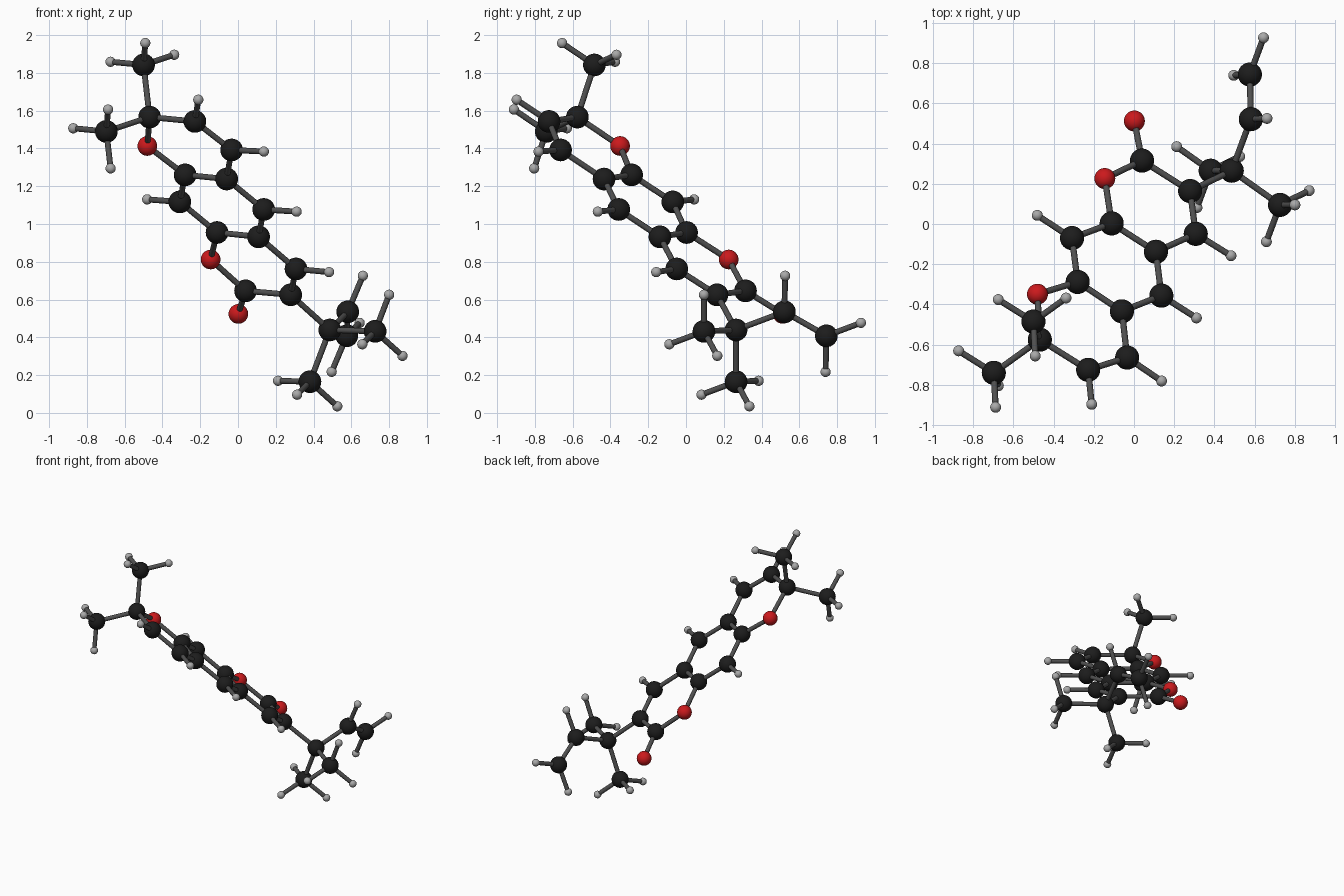
import bpy
from mathutils import Vector

if "Cube" in bpy.data.objects:
    bpy.data.objects.remove(bpy.data.objects["Cube"])

CARBON_R, OXYGEN_R, HYDROGEN_R, BOND_R = 0.06, 0.052, 0.027, 0.0155
H_LENGTH = 0.207

# Carbon and oxygen centres
carbons = [
    (-.50, -.485, 1.842), (-.697, -.74, 1.49), (-.468, -.575, 1.566),
    (-.228, -.725, 1.543), (-.034, -.664, 1.392), (-.06, -.434, 1.238),
    (-.28, -.288, 1.26), (-.308, -.07, 1.117), (-.111, .003, .955),
    (.109, -.138, .932), (.136, -.356, 1.077), (.04, .315, .646),
    (.279, .164, .625), (.307, -.049, .762), (.486, .265, .439),
    (.381, .265, .165), (.726, .095, .432), (.581, .521, .535),
    (.576, .743, .408)]
oxygens = [(-.48, -.349, 1.413), (-.145, .226, .812), (.002, .512, .524)]


def material(name, value):
    m = bpy.data.materials.new(name)
    m.diffuse_color = (*value, 1)
    m.use_nodes = True
    m.node_tree.nodes["Principled BSDF"].inputs["Base Color"].default_value = m.diffuse_color
    return m


black = material("carbon_black", (.012, .012, .012))
red = material("oxygen_red", (.6, .01, .012))
pale = material("hydrogen_grey", (.4, .4, .4))
dark = material("bond_grey", (.08, .08, .08))


def atom(name, pos, radius, mat):
    bpy.ops.mesh.primitive_uv_sphere_add(segments=32, ring_count=16, radius=radius, location=pos)
    ob = bpy.context.object
    ob.name = name
    ob.data.materials.append(mat)
    bpy.ops.object.shade_smooth()


def bond(a, b):
    d = b - a
    bpy.ops.mesh.primitive_cylinder_add(vertices=16, radius=BOND_R, depth=d.length, location=(a + b) / 2)
    ob = bpy.context.object
    ob.name = "bond"
    ob.rotation_mode = 'QUATERNION'
    ob.rotation_quaternion = d.to_track_quat('Z', 'Y')
    ob.data.materials.append(dark)
    bpy.ops.object.shade_smooth_by_angle()


# Bonds between the heavy atoms, found by distance
pts = [Vector(p) for p in carbons + oxygens]
n_c = len(carbons)
links = {i: [] for i in range(len(pts))}
bonds = []
for i in range(len(pts)):
    for j in range(i):
        if (pts[i] - pts[j]).length < .34:
            links[i].append(j)
            links[j].append(i)
            bonds.append((j, i))


def add_hydrogen(c, direction):
    pts.append(pts[c] + direction.normalized() * H_LENGTH)
    h = len(pts) - 1
    links[c].append(h)
    bonds.append((c, h))


# Flat carbons: one hydrogen pointing away from the two neighbours
ends = [c for c in range(n_c) if len(links[c]) == 1]
for c in range(n_c):
    if len(links[c]) == 2:
        a, b = links[c]
        add_hydrogen(c, -(pts[a] - pts[c]).normalized() - (pts[b] - pts[c]).normalized())

# End carbons: hydrogens opposite the other arms of the neighbour (staggered)
for c in ends:
    q = links[c][0]
    for x in [k for k in links[q] if k != c]:
        add_hydrogen(c, pts[q] - pts[x])

# Build all balls and sticks
n_heavy = n_c + len(oxygens)
for i, p in enumerate(pts):
    if i < n_c:
        atom("carbon_ball", p, CARBON_R, black)
    elif i < n_heavy:
        atom("oxygen_ball", p, OXYGEN_R, red)
    else:
        atom("hydrogen_ball", p, HYDROGEN_R, pale)
for i, j in bonds:
    bond(pts[i], pts[j])
